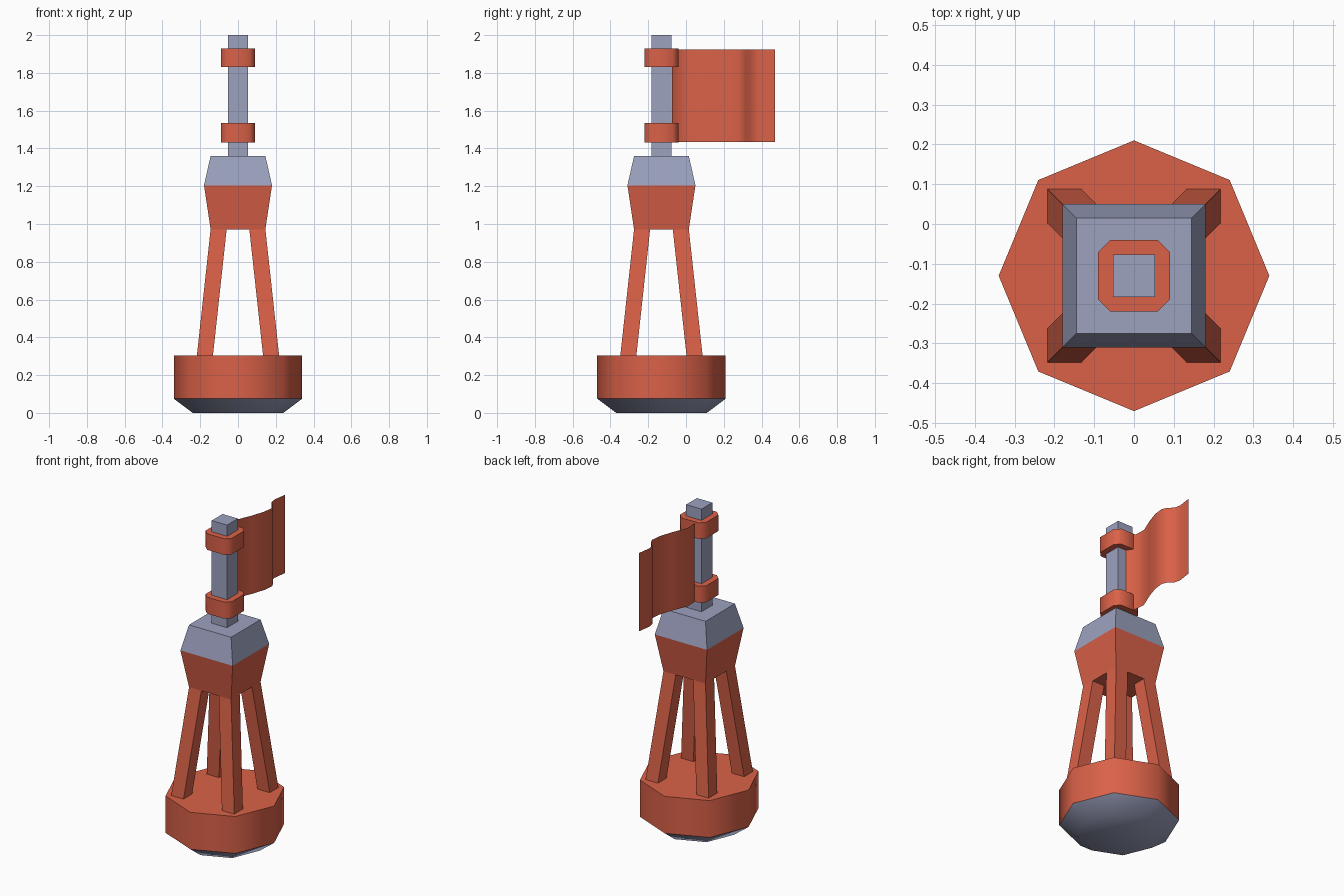
import bpy, math

if "Cube" in bpy.data.objects:
    bpy.data.objects.remove(bpy.data.objects["Cube"])

CY = -0.13  # y of the buoy axis


def material(name, rgb):
    m = bpy.data.materials.new(name)
    m.diffuse_color = (*rgb, 1)
    m.use_nodes = True
    m.node_tree.nodes["Principled BSDF"].inputs["Base Color"].default_value = m.diffuse_color
    return m


RED = material("buoy red", (0.70, 0.120, 0.065))
GREY = material("blue grey", (0.335, 0.36, 0.52))


def make(name, verts, faces, mats, rule=None, smooth=None):
    me = bpy.data.meshes.new(name)
    me.from_pydata(verts, [], faces)
    for m in mats:
        me.materials.append(m)
    if rule:
        for p in me.polygons:
            p.material_index = rule(p)
    ob = bpy.data.objects.new(name, me)
    bpy.context.collection.objects.link(ob)
    if smooth:
        bpy.ops.object.select_all(action='DESELECT')
        ob.select_set(True)
        bpy.context.view_layer.objects.active = ob
        bpy.ops.object.shade_smooth_by_angle(angle=math.radians(smooth))
    return ob


def loft(name, rings, mats, rule=None, smooth=None):
    """Closed solid through counter-clockwise rings listed bottom to top."""
    n = len(rings[0])
    verts = [v for r in rings for v in r]
    faces = [list(range(n))[::-1], [len(verts) - n + i for i in range(n)]]
    for k in range(len(rings) - 1):
        a, b = k * n, (k + 1) * n
        faces += [(a + i, a + (i + 1) % n, b + (i + 1) % n, b + i) for i in range(n)]
    return make(name, verts, faces, mats, rule, smooth)


def square(h, z, cx=0, cy=0):
    return [(cx + sx * h, CY + cy + sy * h, z)
            for sx, sy in ((-1, -1), (1, -1), (1, 1), (-1, 1))]


def octagon(r, z):
    return [(r * math.cos(i * math.pi / 4), CY + r * math.sin(i * math.pi / 4), z)
            for i in range(8)]


def chamfered(h, c, z):
    k = h - c
    return [(x, CY + y, z) for x, y in ((-k, -h), (k, -h), (h, -k), (h, k),
                                        (k, h), (-k, h), (-h, k), (-h, -k))]


# Float with grey tapered underside
loft("float_base", [octagon(0.24, 0), octagon(0.34, 0.075), octagon(0.34, 0.305)],
     [RED, GREY], lambda p: 1 if p.center.z < 0.07 else 0, smooth=47)

# Four leaning legs
for sx, sn in ((-1, "left"), (1, "right")):
    for sy, fn in ((-1, "front"), (1, "back")):
        loft(f"{fn}_{sn}_leg",
             [square(0.0425, 0.305, sx * 0.175, sy * 0.175),
              square(0.0425, 0.972, sx * 0.1025, sy * 0.1025)], [RED])

# Housing: red lower half, grey upper half
loft("housing", [square(0.145, 0.972), square(0.18, 1.205), square(0.145, 1.36)],
     [RED, GREY], lambda p: 1 if p.center.z > 1.205 else 0)

# Pole
loft("pole", [square(0.053, 1.36), square(0.053, 2.0)], [GREY])

# Collars on the pole
for name, z0, z1 in (("lower_collar", 1.432, 1.535), ("upper_collar", 1.83, 1.93)):
    loft(name, [chamfered(0.09, 0.03, z0), chamfered(0.09, 0.03, z1)], [RED], smooth=47)

# Wavy flag sheet
wave = [(-0.075, -0.005), (-0.03, -0.036), (0.04, -0.04), (0.14, 0.002), (0.22, 0.028),
        (0.285, 0.035), (0.315, 0.022), (0.345, -0.01), (0.385, -0.018), (0.47, -0.006)]
n = len(wave)
make("flag", [(x, y, z) for z in (1.435, 1.923) for y, x in wave],
     [(i, i + 1, n + i + 1, n + i) for i in range(n - 1)], [RED], smooth=60)
